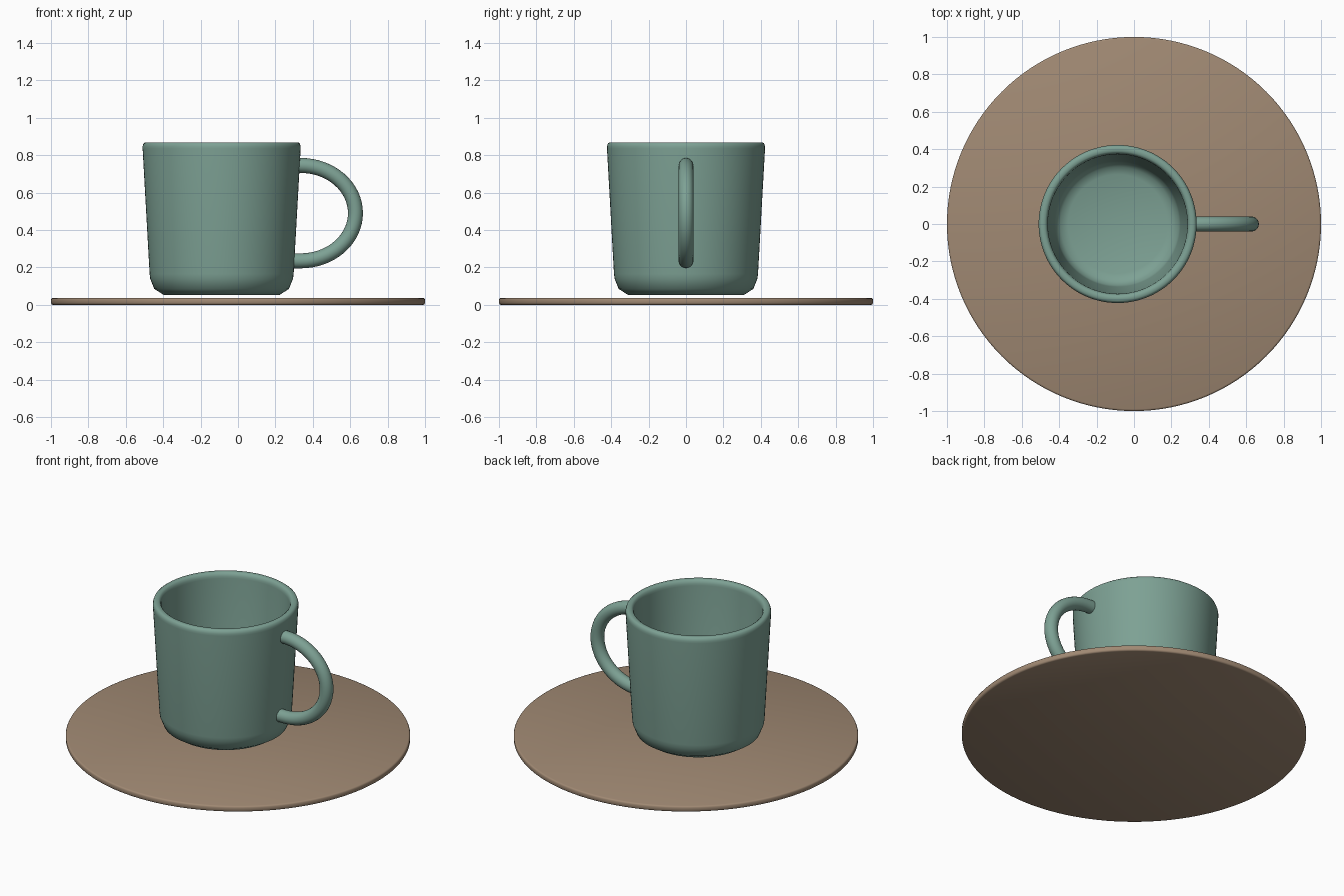
import bpy, bmesh, math
from mathutils import Vector

if "Cube" in bpy.data.objects:
    bpy.data.objects.remove(bpy.data.objects["Cube"])

CUP_X = -0.0875      # cup axis


def material(name, rgb):
    m = bpy.data.materials.new(name)
    m.diffuse_color = (*rgb, 1)
    m.use_nodes = True
    m.node_tree.nodes["Principled BSDF"].inputs["Base Color"].default_value = m.diffuse_color
    return m


def finish(name, bm, mat, angle):
    bmesh.ops.recalc_face_normals(bm, faces=bm.faces)
    me = bpy.data.meshes.new(name)
    bm.to_mesh(me)
    bm.free()
    me.materials.append(mat)
    ob = bpy.data.objects.new(name, me)
    bpy.context.collection.objects.link(ob)
    bpy.context.view_layer.objects.active = ob
    ob.select_set(True)
    bpy.ops.object.shade_smooth_by_angle(angle=math.radians(angle))
    ob.select_set(False)
    return ob


def skin(bm, rings):
    """Bridge consecutive closed rings of points and cap both ends."""
    vs = [[bm.verts.new(p) for p in ring] for ring in rings]
    n = len(vs[0])
    for a, b in zip(vs, vs[1:]):
        for i in range(n):
            j = (i + 1) % n
            bm.faces.new((a[i], a[j], b[j], b[i]))
    bm.faces.new(vs[0])
    bm.faces.new(vs[-1])


def lathe(name, profile, cx, sides, mat, angle):
    bm = bmesh.new()
    turn = [2 * math.pi * i / sides for i in range(sides)]
    skin(bm, [[(cx + r * math.cos(t), r * math.sin(t), z) for t in turn]
              for r, z in profile])
    return finish(name, bm, mat, angle)


glaze = material("sage_green_glaze", (0.205, 0.356, 0.296))
clay = material("tan_clay", (0.352, 0.250, 0.171))

# Saucer: thin disc with softened edges
lathe("saucer", [(0.990, 0), (0.997, 0.003), (1.0, 0.009), (1.0, 0.028),
                 (0.997, 0.034), (0.990, 0.037)], 0, 128, clay, 50)

# Cup: tapered outer wall, rounded rim, inner wall and floor
lathe("cup", [(0.31, 0.053), (0.36, 0.085), (0.382, 0.14), (0.385, 0.165),
              (0.4225, 0.835), (0.4225, 0.848), (0.418, 0.862), (0.409, 0.869),
              (0.389, 0.869), (0.380, 0.862), (0.374, 0.848), (0.373, 0.835),
              (0.336, 0.18), (0.328, 0.145), (0.305, 0.118), (0.265, 0.103),
              (0.01, 0.100)], CUP_X, 96, glaze, 60)

# Handle: round tube swept along half an ellipse, its ends sunk in the wall
path = [Vector((0.315, 0, 0.745))]
for i in range(33):
    t = math.pi / 2 - math.pi * i / 32
    path.append(Vector((0.335 + 0.293 * math.cos(t), 0,
                        0.49 + 0.255 * math.sin(t))))
path.append(Vector((0.295, 0, 0.235)))
rings = []
for i, p in enumerate(path):
    d = (path[min(i + 1, len(path) - 1)] - path[max(i - 1, 0)]).normalized()
    side = Vector((0, 1, 0))
    up = d.cross(side)
    rings.append([p + 0.04 * (math.cos(a) * side + math.sin(a) * up)
                  for a in (2 * math.pi * k / 20 for k in range(20))])
bm = bmesh.new()
skin(bm, rings)
finish("handle", bm, glaze, 50)
